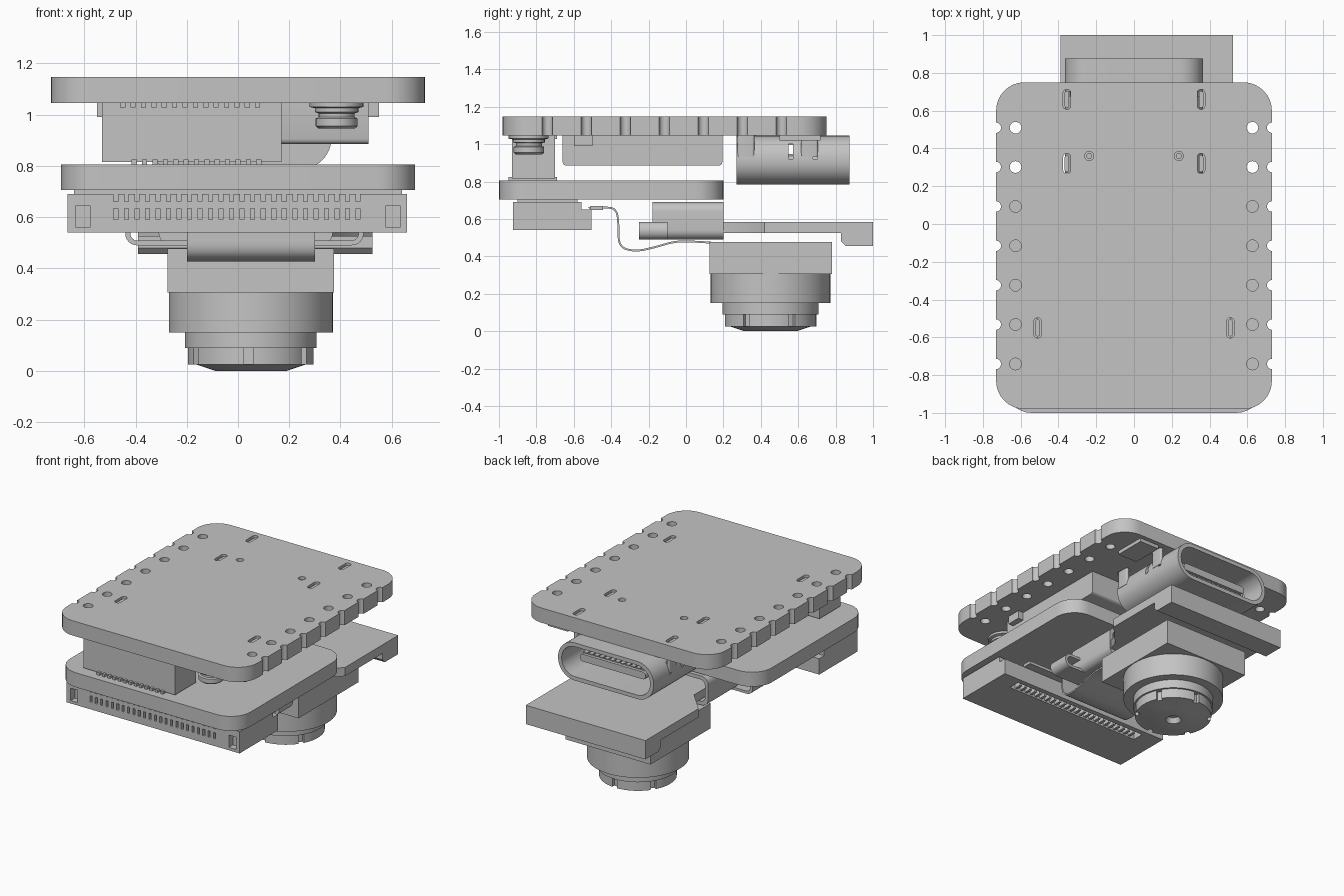
import bpy, bmesh
from math import cos, sin, pi, radians
from mathutils import Vector

cube = bpy.data.objects.get("Cube")
if cube:
    bpy.data.objects.remove(cube, do_unlink=True)

grey = bpy.data.materials.new("plain grey")
grey.use_nodes = True
colour = (0.55, 0.55, 0.55, 1)
grey.diffuse_color = colour
grey.node_tree.nodes["Principled BSDF"].inputs["Base Color"].default_value = colour

AXES = {"x": lambda u, v, w: (w, u, v),
        "y": lambda u, v, w: (u, w, v),
        "z": lambda u, v, w: (u, v, w)}
parts = []


def finish(name, bm):
    bmesh.ops.recalc_face_normals(bm, faces=bm.faces)
    mesh = bpy.data.meshes.new(name)
    bm.to_mesh(mesh)
    bm.free()
    mesh.materials.append(grey)
    ob = bpy.data.objects.new(name, mesh)
    bpy.context.collection.objects.link(ob)
    parts.append(ob)
    return ob


def part(name, *shapes):
    """One object from prisms, each (outline, axis, low, high)."""
    bm = bmesh.new()
    for pts, axis, lo, hi in shapes:
        place = AXES[axis]
        a = [bm.verts.new(place(u, v, lo)) for u, v in pts]
        b = [bm.verts.new(place(u, v, hi)) for u, v in pts]
        bm.faces.new(a)
        bm.faces.new(b[::-1])
        for i in range(len(a)):
            j = (i + 1) % len(a)
            bm.faces.new((a[i], a[j], b[j], b[i]))
    return finish(name, bm)


def rounded(u0, u1, v0, v1, r, n=8):
    pts = []
    corners = ((u1 - r, v1 - r), (u0 + r, v1 - r), (u0 + r, v0 + r), (u1 - r, v0 + r))
    for k, (cu, cv) in enumerate(corners):
        for i in range(n + 1):
            a = (k + i / n) * pi / 2
            pts.append((cu + r * cos(a), cv + r * sin(a)))
    return pts


def box(x0, x1, y0, y1, z0, z1):
    return ([(x0, y0), (x1, y0), (x1, y1), (x0, y1)], "z", z0, z1)


def disc(x, y, r, z0, z1, n=20):
    return ([(x + r * cos(2 * pi * i / n), y + r * sin(2 * pi * i / n)) for i in range(n)], "z", z0, z1)


def slot(x, y, z0, z1, w=0.02, h=0.053):
    return (rounded(x - w, x + w, y - h, y + h, w * 0.95, 5), "z", z0, z1)


def cut(ob, *shapes):
    cutter = part("cutter", *shapes)
    cutter.hide_render = True
    mod = ob.modifiers.new("cut", "BOOLEAN")
    mod.operation, mod.solver, mod.object = "DIFFERENCE", "EXACT", cutter
    bpy.context.view_layer.objects.active = ob
    bpy.ops.object.modifier_apply(modifier=mod.name)
    parts.remove(cutter)
    bpy.data.objects.remove(cutter, do_unlink=True)


def lathe(name, profile, x, y, steps=64):
    bm = bmesh.new()
    vs = [bm.verts.new((x + r, y, z)) for r, z in profile]
    es = [bm.edges.new(p) for p in zip(vs, vs[1:])]
    bmesh.ops.spin(bm, geom=vs + es, cent=(x, y, 0), axis=(0, 0, 1), angle=2 * pi, steps=steps)
    bmesh.ops.remove_doubles(bm, verts=bm.verts, dist=0.0005)
    return finish(name, bm)


SIDES = (-1, 1)

# Upper board with pad holes, edge notches and leg slots
top = part("upper_board", (rounded(-0.73, 0.73, -0.98, 0.75, 0.15), "z", 1.045, 1.147))
holes = []
for s in SIDES:
    for i in range(7):
        y = 0.51 - 0.2085 * i
        holes += [disc(s * 0.627, y, 0.031, 1, 1.2), disc(s * 0.732, y, 0.028, 1, 1.2)]
    holes += [slot(s * 0.355, y, 1, 1.2) for y in (0.66, 0.32)]
    holes += [slot(s * 0.51, -0.55, 1, 1.2), disc(s * 0.237, 0.36, 0.024, 1, 1.2)]
cut(top, *holes)

# Lower board
part("lower_board", (rounded(-0.69, 0.69, -1.0, 0.2, 0.15), "z", 0.705, 0.805))

# Port on the upper board: hollow shell, tongue, legs
shell = part("port_shell", (rounded(-0.365, 0.365, 0.785, 1.045, 0.125, 12), "y", 0.27, 0.875))
cut(shell, (rounded(-0.338, 0.338, 0.812, 1.018, 0.1, 12), "y", 0.36, 0.95))
cut(shell, *[box(s * 0.35 - 0.05, s * 0.35 + 0.05, y - 0.012, y + 0.012, 0.92, 1.0)
             for s in SIDES for y in (0.56, 0.69)])
part("port_tongue", (rounded(-0.25, 0.25, 0.89, 0.94, 0.02, 4), "y", 0.34, 0.8),
     box(-0.28, 0.28, 0.34, 0.5, 0.85, 0.98))
part("port_contacts", *[box(-0.22 + 0.04 * i - 0.01, -0.21 + 0.04 * i + 0.01, 0.52, 0.78, 0.883, 0.947)
                        for i in range(12)])
part("port_legs", *[slot(s * 0.355, y, 0.93, 1.135, 0.012, 0.045) for s in SIDES for y in (0.66, 0.32)],
     *[disc(s * 0.237, 0.36, 0.016, 1.0, 1.13) for s in SIDES])

# Shielded block under the upper board, with its legs
part("shield_block", (rounded(-0.66, 0.195, 0.885, 1.07, 0.02, 3)[:], "x", -0.51, 0.51))
cut(parts[-1], box(-1, 1, -1, 1, 1.046, 1.2))
part("shield_legs", *[box(s * 0.53 - 0.02, s * 0.53 + 0.02, -0.6, -0.5, 0.99, 1.045) for s in SIDES],
     *[slot(s * 0.51, -0.55, 1.04, 1.135, 0.013, 0.045) for s in SIDES])
part("small_chip", box(0.40, 0.55, 0.5, 0.72, 1.02, 1.045))

# Header that joins both boards, with two rows of pins
part("board_header", box(-0.53, 0.17, -0.93, -0.7, 0.815, 1.045))
part("header_pins", *[box(x - 0.01, x + 0.01, -0.95, -0.69, z, z + 0.018)
                      for z, first, count in ((0.806, -0.405, 13), (1.028, -0.45, 14))
                      for x in [first + 0.0405 * i for i in range(count)]])

# Round push button
lathe("push_button", [(0, 0.945), (0.07, 0.945), (0.082, 0.955), (0.082, 0.985), (0.07, 0.99),
                      (0.07, 1.005), (0.085, 1.01), (0.085, 1.025), (0.105, 1.03), (0.105, 1.046),
                      (0, 1.046)], 0.385, -0.84, 32)

# Ribbon connector at the front
socket = part("ribbon_connector", ([(-0.925, 0.54), (-0.505, 0.54), (-0.505, 0.65), (-0.56, 0.65),
                                    (-0.56, 0.69), (-0.925, 0.69)], "x", -0.665, 0.66))
xs = [-0.477 + 0.0411 * i for i in range(24)]
cut(socket, *[box(x - 0.008, x + 0.008, -1, -0.9, z0, z1)
              for x in xs for z0, z1 in ((0.59, 0.633), (0.66, 0.7))],
    *[box(s * 0.605 - 0.027, s * 0.605 + 0.027, -1, -0.88, 0.56, 0.645) for s in SIDES],
    box(-0.52, 0.52, -0.62, -0.54, 0.5, 0.6))
part("connector_contacts", *[box(x - 0.009, x + 0.009, -0.62, -0.57, 0.55, 0.61) for x in xs])
part("connector_seat", box(-0.64, 0.64, -0.9, -0.58, 0.685, 0.706))
part("connector_latch", box(-0.5, 0.5, -0.51, -0.445, 0.648, 0.668))

# Flat cable, smoothed and given thickness
path = [Vector(p) for p in ((-0.52, 0.66), (-0.44, 0.663), (-0.37, 0.655), (-0.36, 0.56), (-0.36, 0.45),
                            (-0.27, 0.425), (-0.16, 0.45), (-0.06, 0.48), (0.03, 0.48), (0.15, 0.472))]
for _ in range(3):
    path = [path[0]] + [q for a, b in zip(path, path[1:])
                        for q in (a.lerp(b, 0.25), a.lerp(b, 0.75))] + [path[-1]]
sides = ([], [])
for i, p in enumerate(path):
    t = (path[min(i + 1, len(path) - 1)] - path[max(i - 1, 0)]).normalized()
    n = Vector((-t.y, t.x)) * 0.005
    sides[0].append(tuple(p + n))
    sides[1].append(tuple(p - n))
part("flat_cable", (sides[0] + sides[1][::-1], "x", -0.2, 0.3))

# Second port under the lower board, opening to the back
port = part("lower_port", (rounded(-0.31, 0.37, 0.49, 0.69, 0.05, 6), "y", -0.18, 0.2),
            box(-0.27, 0.33, -0.15, 0.15, 0.68, 0.706))
cut(port, (rounded(-0.285, 0.345, 0.515, 0.665, 0.035, 6), "y", 0.0, 0.3))
flange = part("lower_port_flange", (rounded(-0.44, 0.49, 0.49, 0.585, 0.045, 6), "y", -0.25, -0.1))
cut(flange, (rounded(-0.42, 0.47, 0.508, 0.567, 0.028, 6), "y", -0.3, 0))

# Plug plate with a narrowed tongue and a thick back lip
part("plug_plate", ([(-0.39, 1.0), (-0.39, 0.42), (-0.25, 0.27), (-0.25, 0.05), (0.31, 0.05),
                     (0.385, 0.27), (0.525, 0.42), (0.525, 1.0)], "z", 0.525, 0.585))
part("plate_lip", ([(0.83, 0.53), (0.83, 0.48), (0.855, 0.455), (1.0, 0.455), (1.0, 0.585), (0.83, 0.585)],
                   "x", -0.39, 0.525))

# Camera module: square housing and stepped lens barrel with grip notches
part("lens_housing", box(-0.275, 0.375, 0.125, 0.78, 0.305, 0.478))
barrel = lathe("lens_barrel", [(0, 0.035), (0.035, 0.035), (0.05, 0), (0.14, 0), (0.215, 0.025),
                               (0.245, 0.025), (0.245, 0.09), (0.257, 0.09), (0.257, 0.15),
                               (0.32, 0.15), (0.32, 0.306), (0, 0.306)], 0.05, 0.452)
notches = []
for k in range(6):
    a = radians(60 * k + 28)
    out, side = Vector((cos(a), sin(a))), Vector((-sin(a), cos(a)))
    c = Vector((0.05, 0.452))
    notches.append(([tuple(c + out * r + side * w) for r, w in
                     ((0.222, -0.018), (0.3, -0.018), (0.3, 0.018), (0.222, 0.018))], "z", -0.01, 0.089))
cut(barrel, *notches)

# Smooth shading with sharp edges kept
bpy.ops.object.select_all(action="DESELECT")
for ob in parts:
    ob.select_set(True)
bpy.context.view_layer.objects.active = parts[0]
bpy.ops.object.shade_smooth_by_angle(angle=radians(30))
